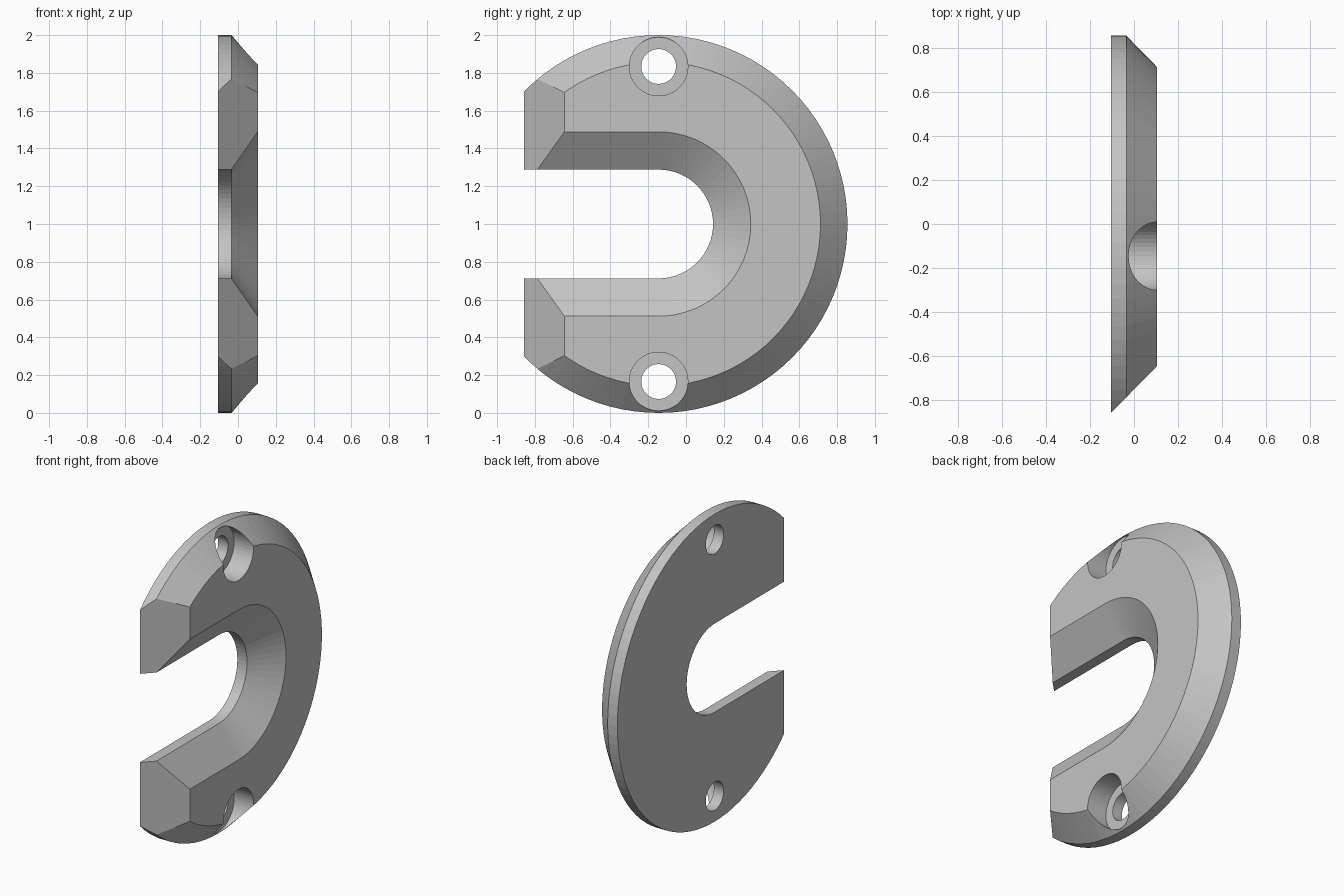
import bpy
import bmesh
import math
from mathutils import Vector

cube = bpy.data.objects.get("Cube")
if cube:
    bpy.data.objects.remove(cube, do_unlink=True)

# Main dimensions
CY, CZ = -0.145, 1.0            # centre of the disc
BACK, RIM, FACE = -0.105, -0.035, 0.105
FRONT = -0.858

grey = bpy.data.materials.new("plain grey")
grey.diffuse_color = (0.55, 0.55, 0.55, 1)
grey.use_nodes = True
grey.node_tree.nodes["Principled BSDF"].inputs["Base Color"].default_value = grey.diffuse_color


def circle(r, z=CZ, n=96):
    return [(CY + r * math.cos(math.tau * i / n), z + r * math.sin(math.tau * i / n))
            for i in range(n)]


def slot(r, n=32):
    arc = [-math.pi / 2 + math.pi * i / n for i in range(n + 1)]
    pts = [(CY + r * math.cos(a), CZ + r * math.sin(a)) for a in arc]
    return pts + [(-2, CZ + r), (-2, CZ - r)]


def loft(sections):
    """Closed solid through (x, outline) sections, ordered along x."""
    bm = bmesh.new()
    rings = [[bm.verts.new((x, y, z)) for y, z in outline] for x, outline in sections]
    for a, b in zip(rings, rings[1:]):
        for i in range(len(a)):
            j = (i + 1) % len(a)
            bm.faces.new((a[i], a[j], b[j], b[i]))
    bm.faces.new(rings[0][::-1])
    bm.faces.new(rings[-1])
    bmesh.ops.recalc_face_normals(bm, faces=bm.faces)
    return bm


def make_object(name, bm):
    mesh = bpy.data.meshes.new(name)
    bm.to_mesh(mesh)
    bm.free()
    mesh.materials.append(grey)
    obj = bpy.data.objects.new(name, mesh)
    bpy.context.collection.objects.link(obj)
    return obj


def cut(target, cutter):
    cutter.hide_render = True
    mod = target.modifiers.new("cut", 'BOOLEAN')
    mod.operation = 'DIFFERENCE'
    mod.solver = 'EXACT'
    mod.object = cutter
    bpy.context.view_layer.objects.active = target
    bpy.ops.object.modifier_apply(modifier=mod.name)
    bpy.data.objects.remove(cutter, do_unlink=True)


# Chamfered disc with a slanted flat cut off its front
bm = loft([(BACK, circle(1)), (RIM, circle(1)), (FACE, circle(0.857))])
cut_dir = Vector((0.214, -0.21, 0))
res = bmesh.ops.bisect_plane(bm, geom=bm.verts[:] + bm.edges[:] + bm.faces[:],
                             plane_co=(BACK, FRONT, 0), plane_no=cut_dir,
                             clear_outer=True)
edges = [e for e in res["geom_cut"] if isinstance(e, bmesh.types.BMEdge)]
bmesh.ops.contextual_create(bm, geom=edges)
bmesh.ops.recalc_face_normals(bm, faces=bm.faces)
plate = make_object("slotted_plate", bm)

# Round-ended slot that flares towards the face
flare = 0.2 / (FACE - RIM)
cut(plate, make_object("slot_cutter", loft([
    (BACK - 0.1, slot(0.288)), (RIM, slot(0.288)),
    (FACE + 0.1, slot(0.488 + 0.1 * flare))])))

# Counterbored screw holes above and below the slot
for side in (1, -1):
    z = CZ + side * 0.834
    cut(plate, make_object("screw_hole_cutter", loft([
        (BACK - 0.1, circle(0.092, z, 48)), (RIM, circle(0.092, z, 48)),
        (RIM, circle(0.155, z, 48)), (FACE + 0.1, circle(0.155, z, 48))])))
